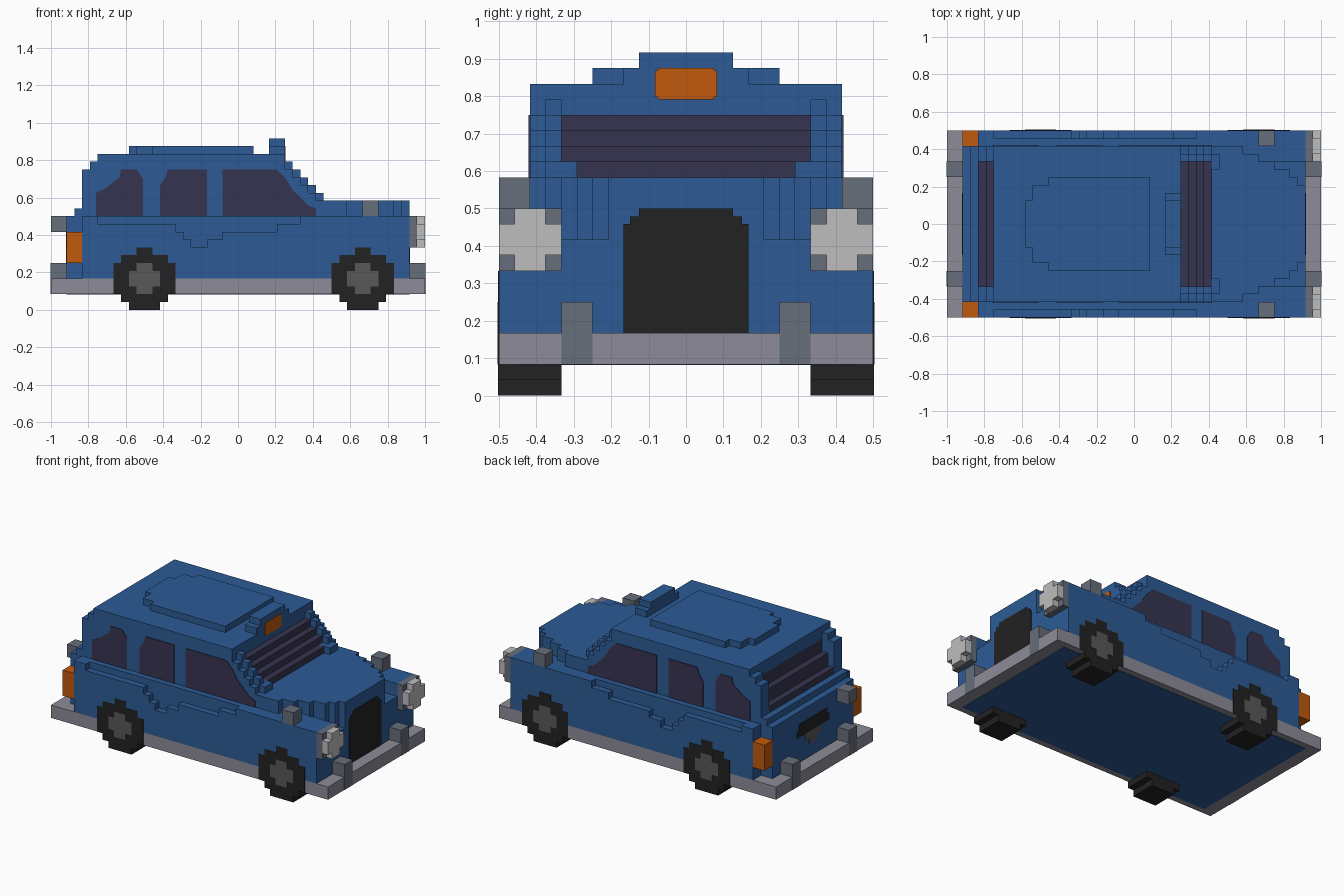
import bpy

U = 1 / 24  # one block
cube = bpy.data.objects.get("Cube")
if cube:
    bpy.data.objects.remove(cube, do_unlink=True)


def material(name, r, g, b):
    m = bpy.data.materials.new(name)
    m.use_nodes = True
    m.diffuse_color = (r, g, b, 1)
    m.node_tree.nodes["Principled BSDF"].inputs["Base Color"].default_value = (r, g, b, 1)
    return m


BLUE = material("body blue", .026, .105, .305)
TRIM = material("bumper grey", .27, .262, .315)
STEEL = material("steel grey", .133, .156, .195)
LIGHT = material("headlight white", .515, .515, .515)
ORANGE = material("lamp orange", .533, .102, .004)
GLASS = material("glass purple", .037, .034, .08)
BLACK = material("tyre black", .016, .016, .016)
HUB = material("hub grey", .098, .098, .098)


def make(name, mat, verts, faces):
    me = bpy.data.meshes.new(name)
    me.from_pydata([(x * U, y * U, z * U) for x, y, z in verts], [], faces)
    me.materials.append(mat)
    ob = bpy.data.objects.new(name, me)
    bpy.context.collection.objects.link(ob)


def blocks(name, mat, boxes):
    """Join boxes given as (x0, x1, y0, y1, z0, z1) in block units."""
    verts, faces = [], []
    quads = [(0, 1, 3, 2), (4, 6, 7, 5), (0, 4, 5, 1), (2, 3, 7, 6), (0, 2, 6, 4), (1, 5, 7, 3)]
    for b in boxes:
        n = len(verts)
        verts += [(x, y, z) for x in b[:2] for y in b[2:4] for z in b[4:]]
        faces += [[n + i for i in q] for q in quads]
    make(name, mat, verts, faces)


def both(boxes):
    """Add the mirrored copy across the long axis."""
    return boxes + [(a, b, -d, -c, e, f) for a, b, c, d, e, f in boxes]


def side_plates(name, mat, outline, y):
    """Thin plate with an (x, z) outline on both flanks."""
    n = len(outline)
    for side, s in (("left", 1), ("right", -1)):
        v = [(x, s * (y + d), z) for d in (-.1, .1) for x, z in outline]
        f = [list(range(n))[::s], list(range(n, 2 * n))[::-s]]
        f += [[i, i + n, (i + 1) % n + n, (i + 1) % n][::s] for i in range(n)]
        make(name + "_" + side, mat, v, f)


def end_plate(name, mat, x, rows):
    """Thin stepped plate facing along x, rows of (half width, z0, z1)."""
    blocks(name, mat, [(x - .1, x + .1, -w, w, a, b) for w, a, b in rows])


# Lower body, with the shoulder line stepping down along the doors
blocks("lower_body", BLUE, [(-20, 22, -11, 11, 4, 10), (-20, 18, -11, 11, 10, 12),
                            (-22, -20, -10, 10, 4, 12), (-21, -20, -8, 8, 12, 13)])
belt = [(-20, -18, 12), (-18, -8, 11), (-8, -7, 10), (-7, -6, 9), (-6, -4, 8),
        (-4, -2, 9), (-2, 5, 10), (5, 8, 11), (8, 22, 12)]
blocks("door_shoulders", BLUE, both([(a, b, 11, 12, 4, t) for a, b, t in belt]))
blocks("front_fenders", BLUE, both([(18, 22, 8, 11, 10, 12)]))
bonnet = [(10, 14, 10), (14, 16, 9), (16, 18, 8), (18, 20, 7), (20, 21, 6), (21, 22, 5)]
blocks("bonnet", BLUE, [(a, b, -w, w, 10, 14) for a, b, w in bonnet])

# Skirt, bumpers and floor
blocks("skirt_and_bumpers", TRIM, [(-24, 24, -12, 12, 2, 4)])
blocks("floor", BLUE, [(-22, 22, -11, 11, 1.95, 2.5)])
blocks("bumper_guards", STEEL, both([(22, 24.05, 6, 8, 2, 6), (-24.05, -22, 6, 8, 2, 6)]))
blocks("rear_bracket", STEEL, [(-24, -22, -8, -6, 10, 12)])

# Cabin: stepped glass core between stepped pillars
glass_rows = [(13, -20, 9), (14, -19, 10), (15, -19, 9), (16, -18, 8), (17, -18, 7)]
blocks("windscreen_and_rear_window", GLASS,
       [(a, b, -8, 8, z, z + 1) for z, a, b in glass_rows])
pillars = []
for z in range(12, 20):
    back = {12: -21, 18: -19, 19: -18}.get(z, -20)
    front = min(11, 25 - z)
    pillars.append((back, front, 8, 9, z, z + 1))
    pillars.append((back, front - (14 <= z < 19), 9, 10, z, z + 1))
pillars.append((8, 11, 7, 8, 14, 15))
blocks("cabin_sides", BLUE, both(pillars))
blocks("roof", BLUE, [(-18, 6, -8, 8, 18, 20)])
blocks("roof_panel", BLUE, [(-11, 2, -6, 6, 20, 21), (-13, -11, -5, 5, 20, 21),
                            (-14, -13, -3, 3, 20, 21)])
blocks("roof_sign", BLUE, [(4, 6, -4, 4, 20, 21), (4, 6, -3, 3, 21, 22)])
end_plate("roof_sign_lamp", ORANGE, 6, [(1.8, 19, 19.15), (2, 19.15, 20.85), (1.8, 20.85, 21)])

# Side windows
side_plates("rear_side_window", GLASS, [(-18.2, 12), (-12.2, 12), (-12.2, 16.8), (-13, 18),
                                        (-15, 18), (-15.2, 17), (-17, 15.6), (-18.2, 15)], 10)
side_plates("middle_side_window", GLASS, [(-10, 12), (-4, 12), (-4, 18), (-9, 18),
                                          (-9.3, 17), (-10, 16)], 10)
side_plates("front_side_window", GLASS, [(-2, 12), (10, 12), (10, 13), (9, 13.4), (7, 15.4),
                                         (6, 17), (5, 18), (-2, 18)], 10)

# Grille and rear plate
end_plate("grille", BLACK, 22, [(4, 4, 11), (3.6, 11, 11.5), (3, 11.5, 12)])
end_plate("rear_handle", BLACK, -22, [(4, 8, 9), (3.5, 9, 10)])
end_plate("rear_plate", HUB, -22, [(1, 6, 7), (2, 7, 8)])

# Lamps and mirrors
blocks("headlight_housings", STEEL, both([(22, 23, 8, 12, 8, 12)]))
blocks("headlights", LIGHT, both([(23, 24, 8, 12, 9, 11), (23, 24, 9, 11, 8, 12)]))
blocks("tail_lamps", ORANGE, both([(-22, -20, 10, 12, 6, 9), (-22, -20, 10, 12, 9, 10)]))
blocks("wing_mirrors", STEEL, both([(16, 18, 10, 12, 12, 14)]))

# Wheels with stepped outlines
tyre = [(2, 0, 1), (3, 1, 2), (4, 2, 6), (3, 6, 7), (1, 7, 8)]
hub = [(1, 2, 3), (2, 3, 5), (1, 5, 6)]
for name, cx in (("rear", -12), ("front", 16)):
    blocks(name + "_tyres", BLACK, both([(cx - w, cx + w, 8, 12.05, a, b) for w, a, b in tyre]))
    blocks(name + "_hubs", HUB, both([(cx - w, cx + w, 11.9, 12.1, a, b) for w, a, b in hub]))
